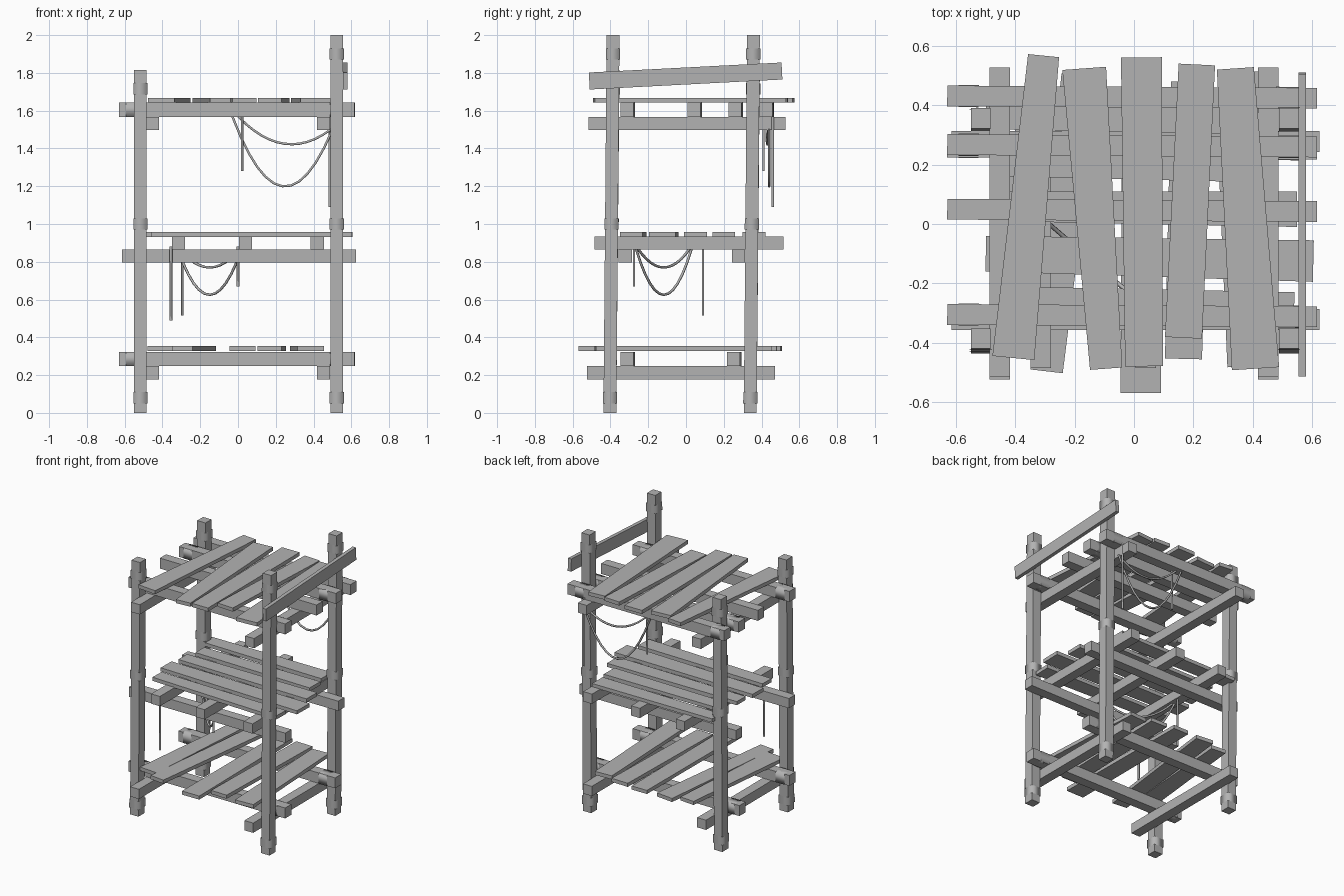
import bpy, bmesh
from mathutils import Vector

cube = bpy.data.objects.get("Cube")
if cube:
    bpy.data.objects.remove(cube, do_unlink=True)

wood = bpy.data.materials.new("weathered_grey")
wood.use_nodes = True
GREY = (0.45, 0.45, 0.45, 1)
wood.diffuse_color = GREY
wood.node_tree.nodes["Principled BSDF"].inputs["Base Color"].default_value = GREY

T = 0.07  # timber thickness


def finish(name, bm, smooth=False):
    bmesh.ops.recalc_face_normals(bm, faces=bm.faces)
    for f in bm.faces:
        f.smooth = smooth
    me = bpy.data.meshes.new(name)
    bm.to_mesh(me)
    bm.free()
    me.materials.append(wood)
    ob = bpy.data.objects.new(name, me)
    bpy.context.collection.objects.link(ob)
    return ob


def beam(name, a, b, wide=T, high=T, wide_end=None, sleeve=False):
    """Tapered bar from a to b; a sleeve is an open, softly shaded ring."""
    a, b = Vector(a), Vector(b)
    axis = (b - a).normalized()
    ref = Vector((0, 1, 0)) if abs(axis.z) > 0.9 else Vector((0, 0, 1))
    side = axis.cross(ref).normalized()
    up = side.cross(axis)
    bm = bmesh.new()
    rings = []
    for p, w in ((a, wide), (b, wide_end or wide)):
        rings.append([bm.verts.new(p + side * s * w / 2 + up * u * high / 2)
                      for s, u in ((-1, -1), (1, -1), (1, 1), (-1, 1))])
    for i in range(4):
        j = (i + 1) % 4
        bm.faces.new((rings[0][i], rings[0][j], rings[1][j], rings[1][i]))
    if not sleeve:
        for r in rings:
            bm.faces.new(r)
    return finish(name, bm, sleeve)


def binding(name, a, b, start, end):
    """Thin worn band around part of a timber."""
    a, b = Vector(a), Vector(b)
    beam(name, a.lerp(b, start), a.lerp(b, end), T + .005, T + .005, sleeve=True)


def rope(name, points, radius=.007):
    cu = bpy.data.curves.new(name, "CURVE")
    cu.dimensions = "3D"
    cu.bevel_depth = radius
    cu.bevel_resolution = 1
    cu.use_fill_caps = True
    sp = cu.splines.new("POLY")
    sp.points.add(len(points) - 1)
    for q, p in zip(sp.points, points):
        q.co = (*p, 1)
    cu.materials.append(wood)
    ob = bpy.data.objects.new(name, cu)
    bpy.context.collection.objects.link(ob)


def hanging_rope(name, a, b, low, steps=12):
    a, b = Vector(a), Vector(b)
    sag = (a.z + b.z) / 2 - low
    rope(name, [a.lerp(b, t / steps) - Vector((0, 0, 4 * sag * t / steps * (1 - t / steps)))
                for t in range(steps + 1)])


# Corner posts, the left pair taller
for side, x, top in (("right", -.517, 1.815), ("left", .523, 2.0)):
    for end, y in (("front", -.403), ("back", .34)):
        a, b = (x, y, 0), (x, y + .017, top)
        beam(f"{end}_{side}_post", a, b, .066, .068)
        for z in (.08, 1.0, top - .1):
            binding(f"{end}_{side}_post_band", a, b, (z - .03) / top, (z + .03) / top)

# Lower and upper frames: side beams carrying cross beams
for level, z, y0, y1, rows in (("lower", .213, -.525, .47, (-.305, .26)),
                               ("upper", 1.532, -.515, .528, (-.305, .268, .432, .05))):
    for side, x in (("right", -.453), ("left", .453)):
        beam(f"{level}_{side}_side_beam", (x, y0, z), (x, y1, z))
    for y in rows:
        a, b = (-.63, y, z + .073), (.618, y - .008, z + .073)
        beam(f"{level}_cross_beam", a, b, T, .075)
        if y != .05:
            binding(f"{level}_cross_beam_band", a, b, .03, .085)
            binding(f"{level}_cross_beam_band", a, b, .895, .95)

# Middle frame: long beams below, joists on top
for y in (-.322, .278):
    beam("middle_long_beam", (-.615, y, .83), (.625, y, .83))
for x in (-.315, .04, .42):
    beam("middle_joist", (x, -.485, .9), (x, .515, .9))

# Uneven deck boards: back end, front end, widths
upper = [(-.305, .568, -.407, -.452, .105, .142), (-.168, .525, -.094, -.488, .148, .109),
         (.025, .562, .034, -.48, .138, .128), (.212, .538, .167, -.384, .123, .125),
         (.342, .525, .41, -.488, .125, .16)]
lower = [(-.33, .46, -.41, -.43, .11, .14), (-.18, .5, -.295, -.497, .13, .11),
         (.02, .5, .023, -.57, .12, .137), (.19, .48, .167, -.455, .13, .125),
         (.34, .45, .385, -.48, .13, .14)]
for level, boards, z in (("upper", upper, 1.655), ("lower", lower, .34)):
    for xb, yb, xf, yf, wb, wf in boards:
        beam(f"{level}_deck_board", (xb, yb, z), (xf, yf, z), wb, .026, wf)
for x0, y0, x1, y1, w in ((-.46, -.26, .54, -.29, .12), (-.5, -.1, .605, -.125, .14),
                          (-.48, .06, .55, .05, .12), (-.45, .21, .47, .2, .12),
                          (-.5, .37, .45, .36, .12)):
    beam("middle_deck_board", (x0, y0, .945), (x1, y1, .945), w - .02, .026, w)

# Guard rail outside the left posts
beam("guard_rail", (.568, -.512, 1.757), (.568, .508, 1.81), .026, .09)

# Slack ropes and loose ends
hanging_rope("upper_long_rope", (-.03, .44, 1.57), (.5, .44, 1.5), 1.2)
hanging_rope("upper_short_rope", (0, .425, 1.57), (.49, .435, 1.5), 1.425)
hanging_rope("middle_long_rope", (-.32, .03, .87), (.02, -.265, .87), .625)
hanging_rope("middle_short_rope", (-.31, .02, .87), (.01, -.255, .87), .77)
for x, y, top, low in ((.022, .41, 1.6, 1.28), (.485, .46, 1.58, 1.09), (0, -.275, .88, .67),
                       (-.295, .09, .88, .515), (-.355, -.375, .88, .49)):
    rope("loose_rope_end", [(x, y, top), (x, y, low)])
